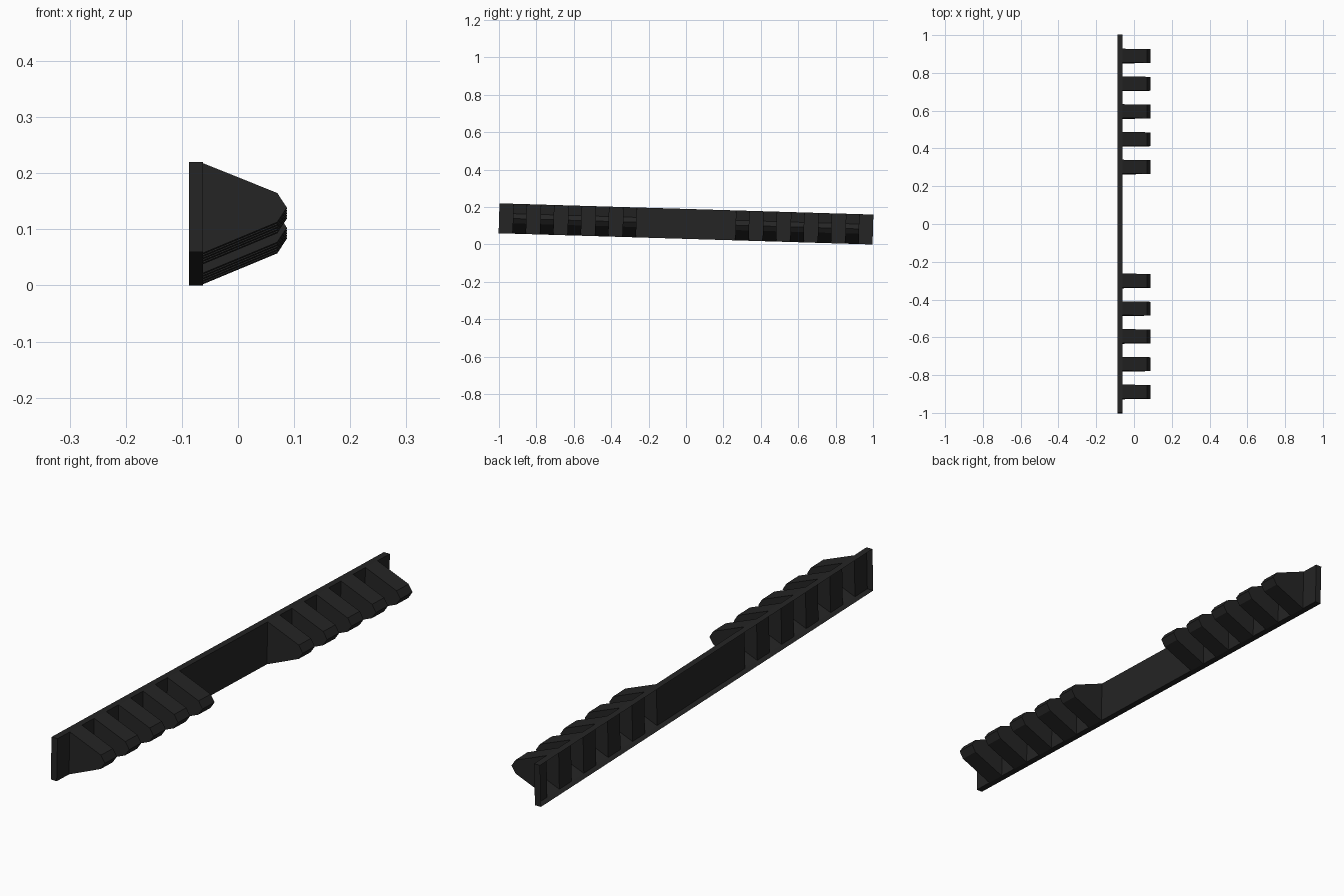
import bpy, bmesh, math
from mathutils import Matrix

if "Cube" in bpy.data.objects:
    bpy.data.objects.remove(bpy.data.objects["Cube"])

# One dark colour for the whole rail
mat = bpy.data.materials.new("charcoal black")
mat.diffuse_color = (0.018, 0.018, 0.018, 1)
mat.use_nodes = True
mat.node_tree.nodes["Principled BSDF"].inputs["Base Color"].default_value = mat.diffuse_color

X_BACK, X_FACE, H = -0.087, -0.062, 0.16
WIDTH, PITCH, FIRST = 0.073, 0.147, 0.265
TILT = math.asin(0.03)
PLACE = (Matrix.Translation((0, 0, 0.11)) @ Matrix.Rotation(-TILT, 4, 'X')
         @ Matrix.Translation((0, 0, -H / 2)))


def finish(name, bm):
    bmesh.ops.remove_doubles(bm, verts=bm.verts, dist=1e-5)
    bm.transform(PLACE)
    me = bpy.data.meshes.new(name)
    bm.to_mesh(me)
    bm.free()
    me.materials.append(mat)
    bpy.context.collection.objects.link(bpy.data.objects.new(name, me))


def face(bm, *pts):
    bm.faces.new([bm.verts.new(p) for p in pts])


# Tooth positions, mirrored about the middle
starts = [FIRST + i * PITCH for i in range(5)]
spans = sorted([(s, s + WIDTH) for s in starts] + [(-s - WIDTH, -s) for s in starts])

# Thin channel, open at the back, with openings where the hollow teeth sit
bm = bmesh.new()
edges = [-1.0] + [y for s in spans for y in s] + [1.0]
for i, (a, b) in enumerate(zip(edges, edges[1:])):
    face(bm, (X_BACK, a, H), (X_FACE, a, H), (X_FACE, b, H), (X_BACK, b, H))
    face(bm, (X_BACK, a, 0), (X_BACK, b, 0), (X_FACE, b, 0), (X_FACE, a, 0))
    if i % 2 == 0:
        face(bm, (X_FACE, a, 0), (X_FACE, b, 0), (X_FACE, b, H), (X_FACE, a, H))
face(bm, (X_BACK, -1, 0), (X_FACE, -1, 0), (X_FACE, -1, H), (X_BACK, -1, H))
face(bm, (X_BACK, 1, 0), (X_BACK, 1, H), (X_FACE, 1, H), (X_FACE, 1, 0))
finish("rail_channel", bm)

# Hollow wedge teeth with a pointed nose
profile = [(X_FACE, 0), (0.070, 0.055), (0.087, 0.081), (0.070, 0.107), (X_FACE, H)]
for n, (a, b) in enumerate(spans):
    bm = bmesh.new()
    for (x0, z0), (x1, z1) in zip(profile, profile[1:]):
        face(bm, (x0, a, z0), (x0, b, z0), (x1, b, z1), (x1, a, z1))
        bm.faces.ensure_lookup_table()
        bm.faces[-1].normal_flip()
    face(bm, *[(x, a, z) for x, z in profile])
    face(bm, *[(x, b, z) for x, z in reversed(profile)])
    finish(f"rail_tooth_{n + 1}", bm)
